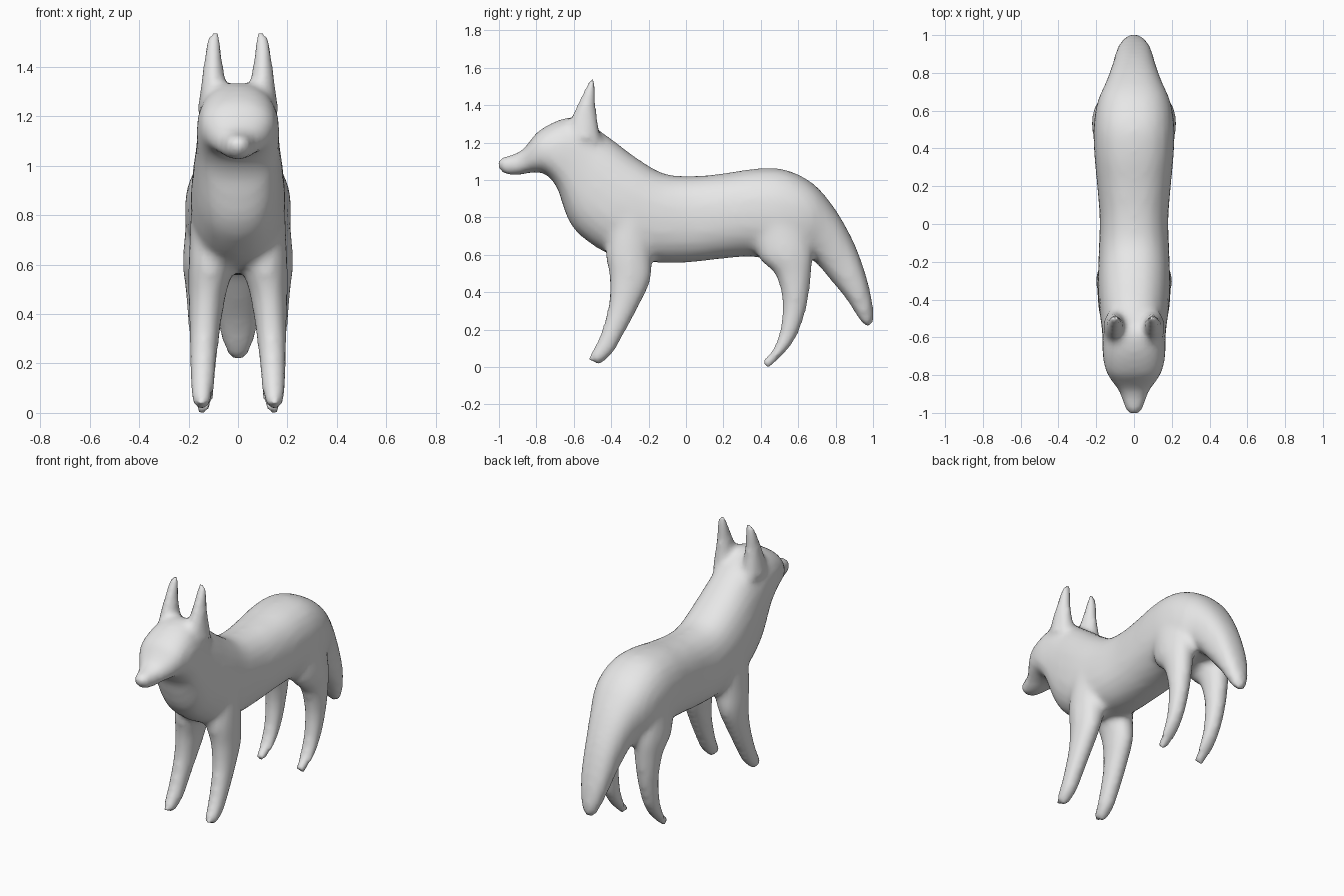
import bpy, bmesh
from math import cos, sin, pi, copysign
from mathutils import Vector

cube = bpy.data.objects.get("Cube")
if cube:
    bpy.data.objects.remove(cube)

grey = bpy.data.materials.new("light grey")
grey.use_nodes = True
colour = (0.8, 0.8, 0.8, 1)
grey.diffuse_color = colour
grey.node_tree.nodes["Principled BSDF"].inputs["Base Color"].default_value = colour

SIDES, STEPS = 24, 4


def spline(rows):
    """Smooth in-between sections through the given ones."""
    rows = [Vector(r) for r in rows]
    out = []
    for i in range(len(rows) - 1):
        a, b, c, d = rows[max(i - 1, 0)], rows[i], rows[i + 1], rows[min(i + 2, len(rows) - 1)]
        for k in range(STEPS):
            t = k / STEPS
            out.append(0.5 * (2 * b + (c - a) * t + (2 * a - 5 * b + 4 * c - d) * t * t
                              + (3 * b - a - 3 * c + d) * t ** 3))
    return out + [rows[-1]]


def loft(bm, rows, side=1, square=2.0):
    """Rows: y, z of one edge, y, z of the opposite edge, half width, centre x."""
    rings = []
    for y1, z1, y2, z2, w, x in spline(rows):
        ring = []
        for k in range(SIDES):
            a = 2 * pi * k / SIDES
            c = copysign(abs(cos(a)) ** (2 / square), cos(a))
            s = copysign(abs(sin(a)) ** (2 / square), sin(a))
            ring.append(bm.verts.new((side * (x + w * s),
                                      (y1 + y2) / 2 + c * (y1 - y2) / 2,
                                      (z1 + z2) / 2 + c * (z1 - z2) / 2)))
        rings.append(ring)
    faces = [bm.faces.new(rings[0]), bm.faces.new(rings[-1][::-1])]
    for r, q in zip(rings, rings[1:]):
        for k in range(SIDES):
            n = (k + 1) % SIDES
            faces.append(bm.faces.new((r[k], q[k], q[n], r[n])))
    bmesh.ops.recalc_face_normals(bm, faces=faces)


# Snout, head, neck, trunk and tail: top edge, bottom edge, half width
trunk = [
    (-1.01, 1.10, -1.0, 1.06, .025, 0), (-.98, 1.12, -.965, 1.03, .05, 0),
    (-.89, 1.15, -.90, 1.025, .075, 0), (-.84, 1.20, -.82, 1.04, .12, 0),
    (-.79, 1.26, -.75, 1.03, .152, 0), (-.68, 1.32, -.69, .96, .167, 0),
    (-.57, 1.335, -.66, .87, .167, 0), (-.47, 1.27, -.62, .77, .172, 0),
    (-.38, 1.205, -.55, .69, .182, 0), (-.26, 1.115, -.40, .60, .192, 0),
    (-.12, 1.035, -.17, .56, .187, 0), (.03, 1.02, .02, .56, .182, 0),
    (.2, 1.035, .2, .58, .195, 0), (.37, 1.06, .35, .59, .21, 0),
    (.53, 1.055, .48, .57, .215, 0), (.68, .98, .60, .58, .195, 0),
    (.80, .84, .68, .57, .15, 0), (.90, .66, .77, .47, .115, 0),
    (.965, .48, .86, .36, .093, 0), (1.0, .32, .93, .25, .06, 0),
    (1.0, .24, .97, .21, .03, 0),
]
# Legs: front edge, back edge, half width, centre x
front_leg = [
    (-.40, .85, -.17, .85, .08, .11), (-.43, .62, -.18, .60, .09, .11),
    (-.41, .48, -.19, .46, .075, .125), (-.415, .33, -.255, .32, .062, .135),
    (-.46, .17, -.33, .18, .053, .142), (-.505, .08, -.39, .075, .045, .145),
    (-.53, .045, -.46, .01, .03, .147),
]
hind_leg = [
    (.34, .85, .62, .83, .085, .12), (.38, .60, .675, .64, .09, .133),
    (.475, .50, .67, .50, .075, .138), (.515, .35, .65, .34, .06, .14),
    (.50, .19, .60, .18, .05, .14), (.455, .08, .53, .075, .043, .14),
    (.40, .03, .44, -.01, .03, .142),
]
ear = [
    (-.64, 1.24, -.45, 1.2, .065, .10), (-.605, 1.35, -.47, 1.31, .05, .1),
    (-.575, 1.42, -.48, 1.38, .041, .1), (-.54, 1.49, -.482, 1.46, .035, .1),
    (-.51, 1.545, -.485, 1.54, .022, .093),
]

bm = bmesh.new()
loft(bm, trunk, square=2.35)
for side in (1, -1):
    for part in (front_leg, hind_leg, ear):
        loft(bm, part, side)
mesh = bpy.data.meshes.new("body")
bm.to_mesh(mesh)
bm.free()
mesh.materials.append(grey)
body = bpy.data.objects.new("body", mesh)
bpy.context.collection.objects.link(body)

# Fuse the parts into one skin and soften the joints
remesh = body.modifiers.new("fuse", "REMESH")
remesh.mode = "VOXEL"
remesh.voxel_size = 0.02
soften = body.modifiers.new("soften", "SMOOTH")
soften.factor = 0.5
soften.iterations = 7
remesh.use_smooth_shade = True
